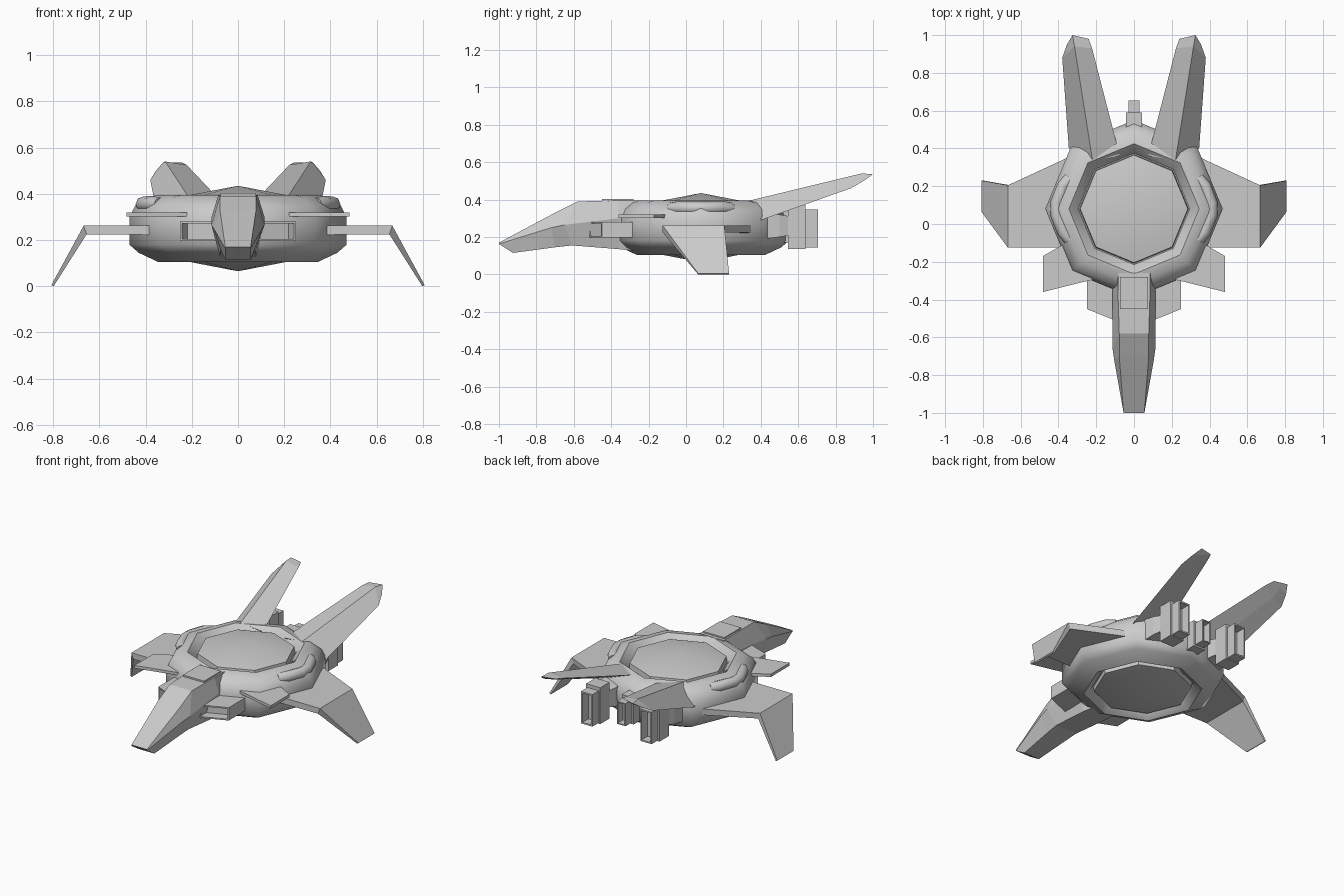
import bpy, bmesh, math
from mathutils import Vector

if "Cube" in bpy.data.objects:
    bpy.data.objects.remove(bpy.data.objects["Cube"])

HULL_Y = 0.08


def finish(name, bm, mirror=False, smooth=None):
    bmesh.ops.recalc_face_normals(bm, faces=bm.faces)
    mesh = bpy.data.meshes.new(name)
    bm.to_mesh(mesh)
    bm.free()
    ob = bpy.data.objects.new(name, mesh)
    bpy.context.collection.objects.link(ob)
    if mirror:
        ob.modifiers.new("Mirror", 'MIRROR')
    if smooth:
        bpy.ops.object.select_all(action='DESELECT')
        ob.select_set(True)
        bpy.context.view_layer.objects.active = ob
        bpy.ops.object.shade_smooth_by_angle(angle=math.radians(smooth))
    return ob


def loft_bm(sections):
    """Skin a list of equal-length point rings and cap both ends."""
    bm = bmesh.new()
    rings = [[bm.verts.new(p) for p in s] for s in sections]
    n = len(rings[0])
    for a, b in zip(rings, rings[1:]):
        for i in range(n):
            j = (i + 1) % n
            bm.faces.new((a[i], a[j], b[j], b[i]))
    bm.faces.new(rings[0])
    bm.faces.new(rings[-1])
    return bm


def loft(name, sections, **kw):
    return finish(name, loft_bm(sections), **kw)


def prism(name, plan, z0, z1, recess=None, **kw):
    """Extrude a plan outline; recess = (direction, inset, depth) hollows one side."""
    bm = loft_bm([[(x, y, z) for x, y in plan] for z in (z0, z1)])
    if recess:
        bmesh.ops.recalc_face_normals(bm, faces=bm.faces)
        d, inset, depth = recess
        face = max(bm.faces, key=lambda f: f.normal.dot(Vector(d)))
        bmesh.ops.inset_individual(bm, faces=[face], thickness=inset)
        n = face.normal.copy()
        ext = bmesh.ops.extrude_discrete_faces(bm, faces=[face])
        bmesh.ops.translate(bm, verts=ext['faces'][0].verts, vec=-n * depth)
    return finish(name, bm, **kw)


def rect(x, half, y0, y1):
    return [(x - half, y0), (x + half, y0), (x + half, y1), (x - half, y1)]


def revolve(name, profile, smooth):
    bm = bmesh.new()
    verts = [bm.verts.new((r, 0, z)) for r, z in profile]
    edges = [bm.edges.new(e) for e in zip(verts, verts[1:])]
    bmesh.ops.spin(bm, geom=verts + edges, cent=(0, 0, 0), axis=(0, 0, 1),
                   angle=math.tau, steps=8, use_duplicate=False)
    bmesh.ops.remove_doubles(bm, verts=bm.verts, dist=1e-4)
    bmesh.ops.translate(bm, verts=bm.verts, vec=(0, HULL_Y, 0))
    return finish(name, bm, smooth=smooth)


# Eight-sided hull with recessed rims, and the shallow domes top and bottom
revolve("hull", [(0, .34), (.295, .34), (.305, .355), (.345, .395), (.40, .385),
                 (.445, .35), (.47, .30), (.47, .18), (.43, .145), (.345, .105),
                 (.305, .13), (.295, .15), (0, .15)], 48)
revolve("top_dome", [(0, .435), (.285, .38), (.29, .33)], 40)
revolve("bottom_dome", [(0, .065), (.285, .12), (.29, .17)], 40)


# Six-sided nose, from neck to blunt tip: (y, z, half width) for top, middle, bottom
def nose_ring(top, mid, bot):
    half = [(w, y, z) for y, z, w in (top, mid, bot)]
    return half + [(-x, y, z) for x, y, z in reversed(half)]


loft("nose", [
    nose_ring((-.26, .395, .085), (-.26, .30, .095), (-.26, .125, .075)),
    nose_ring((-.36, .395, .085), (-.36, .30, .115), (-.36, .135, .08)),
    nose_ring((-.58, .39, .078), (-.65, .265, .115), (-.61, .155, .075)),
    nose_ring((-.70, .33, .078), (-.72, .25, .105), (-.70, .145, .07)),
    nose_ring((-1, .17, .055), (-1, .163, .055), (-.925, .115, .055))])
prism("canopy_hatch", rect(0, .075, -.45, -.28), .38, .403)

# Intakes beside the nose, open at the slanted front
prism("intake", [(.09, -.515), (.25, -.45), (.25, -.24), (.09, -.24)], .197, .28,
      recess=((0, -1, 0), .012, .06), mirror=True)

# Small forward fins
prism("forward_fin", [(.22, -.295), (.483, -.36), (.483, -.17), (.36, -.10), (.22, -.10)],
      .302, .32, mirror=True)

# Main wings with drooped tips: ring = front/rear of upper skin, then lower skin
def wing_ring(xt, zt, xb, zb, front, rear):
    return [(xt, front, zt), (xt, rear, zt), (xb, rear, zb), (xb, front, zb)]


loft("wing", [wing_ring(.30, .262, .30, .222, -.125, .375),
              wing_ring(.668, .262, .655, .225, -.125, .205),
              wing_ring(.808, .005, .798, 0, .065, .23)], mirror=True)

# Swept tail fins, ridged along their length
loft("tail_fin", [
    [(.075, .36, .37), (.22, .34, .395), (.345, .40, .29), (.21, .39, .33)],
    [(.222, .93, .525), (.315, .94, .54), (.38, .88, .46), (.30, .90, .485)],
    [(.24, .98, .535), (.325, 1, .535), (.355, .95, .50), (.30, .97, .515)]], mirror=True)

# Side engines: tapered coupling, housing block, open nozzle
loft("engine_coupling", [
    [(.21 + sx * w, y, .26 + sz * h) for sx, sz in ((-1, -1), (1, -1), (1, 1), (-1, 1))]
    for y, w, h in ((.38, .075, .075), (.50, .06, .06), (.56, .04, .05))], mirror=True)
prism("engine_housing", rect(.21, .05, .545, .64), .137, .37, mirror=True)
prism("engine_nozzle", rect(.21, .04, .63, .705), .143, .348,
      recess=((0, 1, 0), .013, .06), mirror=True)

# Centre engine
prism("centre_housing", rect(0, .042, .46, .59), .17, .34)
prism("centre_nozzle", rect(0, .03, .58, .655), .18, .325, recess=((0, 1, 0), .01, .05))

# Rounded conduits along the hull shoulders
for side, label in ((1, "right"), (-1, "left")):
    curve = bpy.data.curves.new(label + "_conduit", 'CURVE')
    curve.dimensions = '3D'
    curve.bevel_depth = .034
    curve.bevel_resolution = 2
    curve.use_fill_caps = True
    spline = curve.splines.new('POLY')
    path = [(.34, .24, .35), (.375, .20, .357), (.41, .11, .355),
            (.41, .05, .355), (.375, -.04, .357), (.34, -.08, .35)]
    spline.points.add(len(path) - 1)
    for p, (x, y, z) in zip(spline.points, path):
        p.co = (side * x, y, z, 1)
    ob = bpy.data.objects.new(label + "_conduit", curve)
    bpy.context.collection.objects.link(ob)
    bpy.ops.object.select_all(action='DESELECT')
    ob.select_set(True)
    bpy.context.view_layer.objects.active = ob
    bpy.ops.object.convert(target='MESH')
    bpy.ops.object.shade_smooth_by_angle(angle=math.radians(50))
